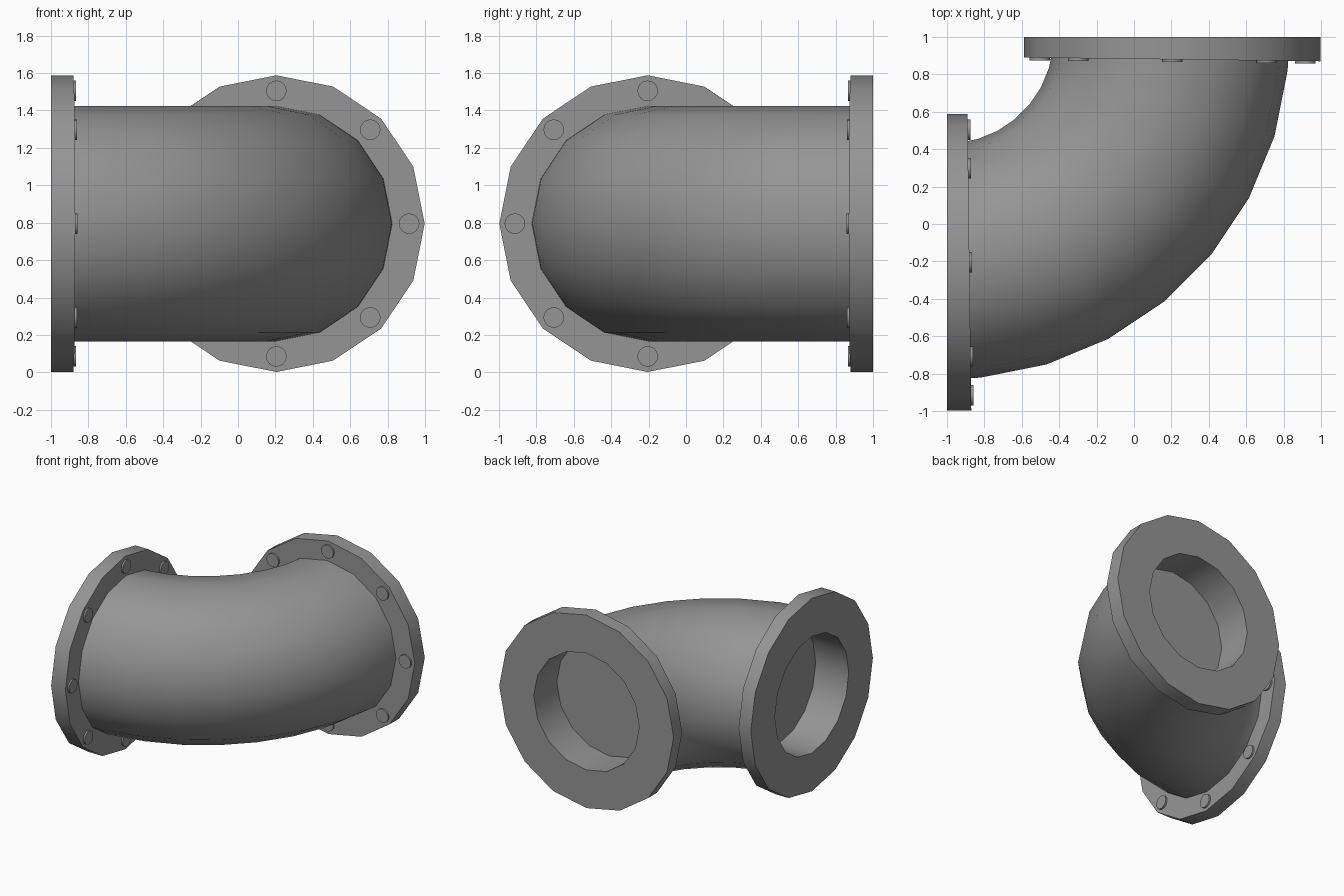
import bpy, bmesh
from math import sin, cos, pi, radians

if "Cube" in bpy.data.objects:
    bpy.data.objects.remove(bpy.data.objects["Cube"])

N = 16           # sides of pipe and flanges
Z = 0.795        # axis height
BEND = 1.2       # bend radius about the corner (-1, 1)
TILT = 0.0126    # slight lean of the flange inner faces
BORE = 0.3       # depth of the blind bores

grey = bpy.data.materials.new("dark_grey")
grey.diffuse_color = (0.3, 0.3, 0.3, 1)
grey.use_nodes = True
grey.node_tree.nodes["Principled BSDF"].inputs["Base Color"].default_value = grey.diffuse_color


def finish(name, bm, sharp=40):
    bmesh.ops.recalc_face_normals(bm, faces=bm.faces)
    me = bpy.data.meshes.new(name)
    bm.to_mesh(me)
    bm.free()
    me.materials.append(grey)
    ob = bpy.data.objects.new(name, me)
    bpy.context.collection.objects.link(ob)
    bpy.ops.object.select_all(action='DESELECT')
    ob.select_set(True)
    bpy.context.view_layer.objects.active = ob
    bpy.ops.object.shade_smooth_by_angle(angle=radians(sharp))
    return ob


def bridge(bm, rings):
    for a, b in zip(rings, rings[1:]):
        n = len(a)
        for i in range(n):
            bm.faces.new((a[i], a[(i + 1) % n], b[(i + 1) % n], b[i]))


def end_point(r, a, d, side, tilt=0.0):
    """Point at radius r, angle a, depth d behind the open end of a flange."""
    u = r * cos(a)
    x, y, z = -1 + d + tilt * u, -0.205 - u, Z + r * sin(a)
    return (x, y, z) if side == 0 else (-y, -x, z)


# curved pipe body
bm = bmesh.new()
rings = []
for ang in [2.0] + [5.625 + 11.25 * k for k in range(8)] + [88.0]:
    t = radians(ang)
    ring = []
    for i in range(N):
        a = 2 * pi * i / N
        R = BEND + 0.63 * cos(a)
        ring.append(bm.verts.new((-1 + R * sin(t), 1 - R * cos(t), Z + 0.63 * sin(a))))
    rings.append(ring)
bridge(bm, rings)
finish("pipe_elbow", bm, 80)

# flanges with blind bores, and their bolt heads
for side, label in enumerate(("left", "back")):
    bm = bmesh.new()
    profile = [(0.56, 0.12, TILT), (0.793, 0.12, TILT), (0.793, 0, 0),
               (0.48, 0, 0), (0.48, BORE, 0)]
    rings = [[bm.verts.new(end_point(r, 2 * pi * i / N, d, side, t)) for i in range(N)]
             for r, d, t in profile]
    bridge(bm, rings)
    bm.faces.new(rings[-1])
    finish(label + "_flange", bm)

    bm = bmesh.new()
    for k in range(8):
        c = 2 * pi * k / 8
        rings = []
        for d in (0.08, 0.134):
            ring = []
            for i in range(16):
                b = 2 * pi * i / 16
                x, y, z = end_point(0.71, c, d, side, TILT)
                off = 0.055 * cos(b)
                p = (x, y + off, z) if side == 0 else (x + off, y, z)
                ring.append(bm.verts.new((p[0], p[1], p[2] + 0.055 * sin(b))))
            rings.append(ring)
        bridge(bm, rings)
        bm.faces.new(rings[0])
        bm.faces.new(rings[1])
    finish(label + "_bolts", bm)
